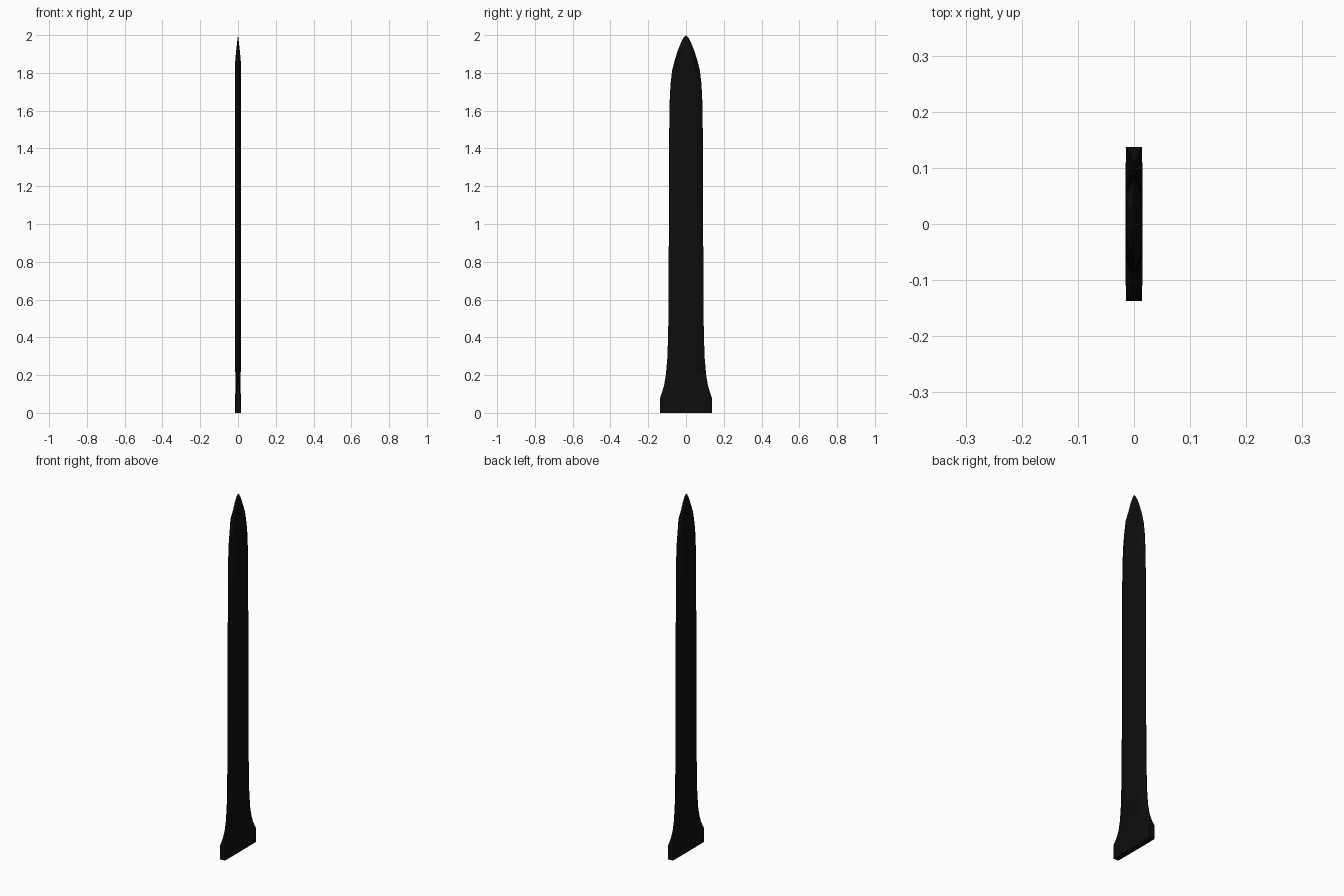
import bpy, bmesh

# Blade stations: z, half width, half thickness of the flat, half thickness of the edge, half width of the flat
STATIONS = [
    (0.00, 0.137, 0.015, 0.0145, 0.070),
    (0.08, 0.137, 0.015, 0.0145, 0.070),
    (0.10, 0.130, 0.015, 0.0100, 0.066),
    (0.115, 0.125, 0.013, 0.0070, 0.064),
    (0.15, 0.115, 0.013, 0.0030, 0.061),
    (0.20, 0.107, 0.013, 0.0010, 0.059),
    (0.22, 0.105, 0.015, 0.0008, 0.058),
    (0.30, 0.098, 0.015, 0.0008, 0.056),
    (0.50, 0.093, 0.015, 0.0008, 0.055),
    (0.84, 0.0915, 0.015, 0.0008, 0.055),
    (1.55, 0.0885, 0.015, 0.0008, 0.055),
    (1.66, 0.086, 0.015, 0.0008, 0.054),
    (1.74, 0.082, 0.015, 0.0008, 0.053),
    (1.81, 0.074, 0.015, 0.0008, 0.052),
    (1.87, 0.059, 0.0145, 0.0008, 0.046),
    (1.92, 0.043, 0.0095, 0.0008, 0.028),
    (1.96, 0.027, 0.0050, 0.0006, 0.015),
    (1.985, 0.014, 0.0022, 0.0004, 0.006),
]


def section(bm, z, w, t, e, f):
    """Eight-sided blade section: broad flat with bevels to each edge."""
    half = [(e, -w), (t, -f), (t, f), (e, w)]
    ring = half + [(-x, y) for x, y in reversed(half)]
    return [bm.verts.new((x, y, z)) for x, y in ring]


# Blade lofted from the base block to the point
bm = bmesh.new()
rings = [section(bm, *s) for s in STATIONS]
n = len(rings[0])
for low, high in zip(rings, rings[1:]):
    for i in range(n):
        j = (i + 1) % n
        bm.faces.new((low[i], low[j], high[j], high[i]))
bm.faces.new(rings[0][::-1])
tip = bm.verts.new((0, 0, 2.0))
for i in range(n):
    bm.faces.new((rings[-1][i], rings[-1][(i + 1) % n], tip))
bmesh.ops.recalc_face_normals(bm, faces=bm.faces)

mesh = bpy.data.meshes.new("blade")
bm.to_mesh(mesh)
bm.free()
blade = bpy.data.objects.new("blade", mesh)
bpy.context.collection.objects.link(blade)

# Near-black finish
black = bpy.data.materials.new("black_metal")
black.diffuse_color = (0.004, 0.004, 0.004, 1)
mesh.materials.append(black)

bpy.context.view_layer.objects.active = blade
blade.select_set(True)
bpy.ops.object.shade_smooth_by_angle(angle=0.15)
